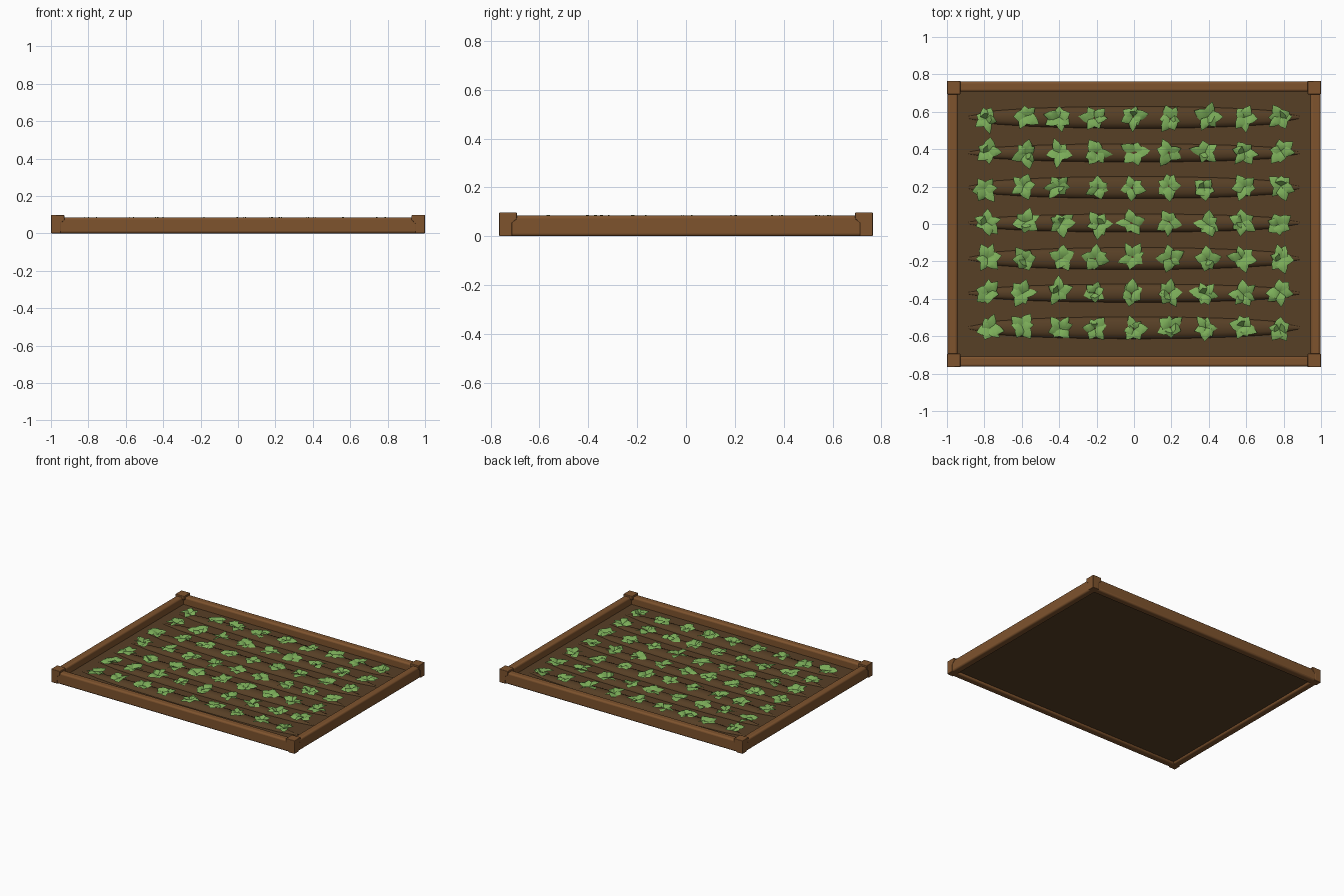
import bpy, bmesh, math, random
from mathutils import Vector

random.seed(4)
if "Cube" in bpy.data.objects:
    bpy.data.objects.remove(bpy.data.objects["Cube"])


def material(name, rgb):
    m = bpy.data.materials.new(name)
    m.use_nodes = True
    m.diffuse_color = (*rgb, 1)
    m.node_tree.nodes["Principled BSDF"].inputs["Base Color"].default_value = (*rgb, 1)
    return m


WOOD = material("warm wood", (0.21, 0.087, 0.027))
SOIL = material("dark soil", (0.095, 0.05, 0.019))
LEAF = material("leaf green", (0.2, 0.42, 0.1))


def finish(name, bm, mat, angle=40, bevel=0):
    mesh = bpy.data.meshes.new(name)
    bm.to_mesh(mesh)
    bm.free()
    mesh.materials.append(mat)
    ob = bpy.data.objects.new(name, mesh)
    bpy.context.collection.objects.link(ob)
    if bevel:
        mod = ob.modifiers.new("rounded edges", "BEVEL")
        mod.width, mod.segments = bevel, 3
    bpy.ops.object.select_all(action="DESELECT")
    ob.select_set(True)
    bpy.context.view_layer.objects.active = ob
    bpy.ops.object.shade_smooth_by_angle(angle=math.radians(angle))
    return ob


def box(name, lo, hi, mat, bevel=0):
    lo, hi = Vector(lo), Vector(hi)
    bm = bmesh.new()
    bmesh.ops.create_cube(bm, size=1)
    bmesh.ops.scale(bm, vec=hi - lo, verts=bm.verts)
    bmesh.ops.translate(bm, vec=(lo + hi) / 2, verts=bm.verts)
    return finish(name, bm, mat, bevel=bevel)


def loft(bm, rings):
    # Skin a list of equal-sized point rings and cap both ends
    loops = [[bm.verts.new(p) for p in ring] for ring in rings]
    n = len(loops[0])
    for a, b in zip(loops, loops[1:]):
        for i in range(n):
            j = (i + 1) % n
            bm.faces.new((a[i], a[j], b[j], b[i]))
    bm.faces.new(loops[0])
    bm.faces.new(loops[-1])
    bmesh.ops.recalc_face_normals(bm, faces=bm.faces)


# Soil bed
box("soil_bed", (-0.945, -0.712, 0.015), (0.945, 0.712, 0.03), SOIL)

# Frame boards
for side, word in ((-1, "front"), (1, "back")):
    ys = sorted((side * 0.708, side * 0.762))
    box(word + "_board", (-0.97, ys[0], 0), (0.97, ys[1], 0.085), WOOD, 0.012)
for side, word in ((-1, "right"), (1, "left")):
    xs = sorted((side * 0.943, side * 0.997))
    box(word + "_board", (xs[0], -0.74, 0), (xs[1], 0.74, 0.085), WOOD, 0.012)

# Corner posts: slim foot flaring to a wider cap
for sx in (-1, 1):
    for sy in (-1, 1):
        rings = []
        for z, w in ((0, 0.052), (0.055, 0.052), (0.07, 0.072), (0.098, 0.072)):
            x, y = sx * (1 - w), sy * (0.765 - w)
            rings.append([(sx, sy * 0.765, z), (x, sy * 0.765, z),
                          (x, y, z), (sx, y, z)])
        bm = bmesh.new()
        loft(bm, rings)
        name = ("front" if sy < 0 else "back") + ("_right" if sx < 0 else "_left")
        finish(name + "_post", bm, WOOD, bevel=0.004)

ROWS = [0.57, 0.38, 0.195, 0.005, -0.185, -0.37, -0.555]

# Planting ridges: long spindles half sunk in the soil
for r, y in enumerate(ROWS):
    half = 0.06 if r % 2 == 0 else 0.05
    rings = []
    for s in range(13):
        t = -1 + s / 6
        k = max(0.12, (1 - t * t) ** 0.4)
        rings.append([(0.885 * t, y + half * k * math.cos(a), 0.028 + 0.03 * k * math.sin(a))
                      for a in [i * math.pi / 6 for i in range(7)]])
    bm = bmesh.new()
    loft(bm, rings)
    finish("soil_ridge", bm, SOIL, 50)


def add_leaf(bm, base, angle, length, width, rise, twist):
    # Folded leaf: a raised midrib with a shoulder on each side and a pointed tip
    out = Vector((math.cos(angle), math.sin(angle), 0))
    side = Vector((-out.y, out.x, 0))
    up = Vector((0, 0, 1))
    root = bm.verts.new(base)
    mid = bm.verts.new(base + out * length * 0.5 + up * rise)
    tip = bm.verts.new(base + out * length + up * rise * 0.45)
    for s in (-1, 1):
        near = bm.verts.new(base + out * length * 0.3 + side * s * width
                            + up * (rise * 0.55 + s * twist))
        far = bm.verts.new(base + out * length * 0.65 + side * s * width * 0.7
                           + up * (rise * 0.5 + s * twist))
        for loop in ((root, near, mid), (near, far, mid), (far, tip, mid)):
            bm.faces.new(loop if s < 0 else loop[::-1])


# Seedlings: rosettes of crumpled leaves along each ridge
for y in ROWS:
    bm = bmesh.new()
    for i in range(9):
        base = Vector((-0.785 + i * 0.195 + random.uniform(-0.012, 0.012),
                       y + random.uniform(-0.01, 0.01), 0.054))
        count = random.choice((5, 6, 6))
        start = random.uniform(0, math.tau)
        for k in range(count):
            add_leaf(bm, base, start + k * math.tau / count + random.uniform(-0.3, 0.3),
                     random.uniform(0.055, 0.088), random.uniform(0.024, 0.036),
                     random.uniform(0.012, 0.034), random.uniform(-0.01, 0.01))
    finish("seedling_row", bm, LEAF, 60)
